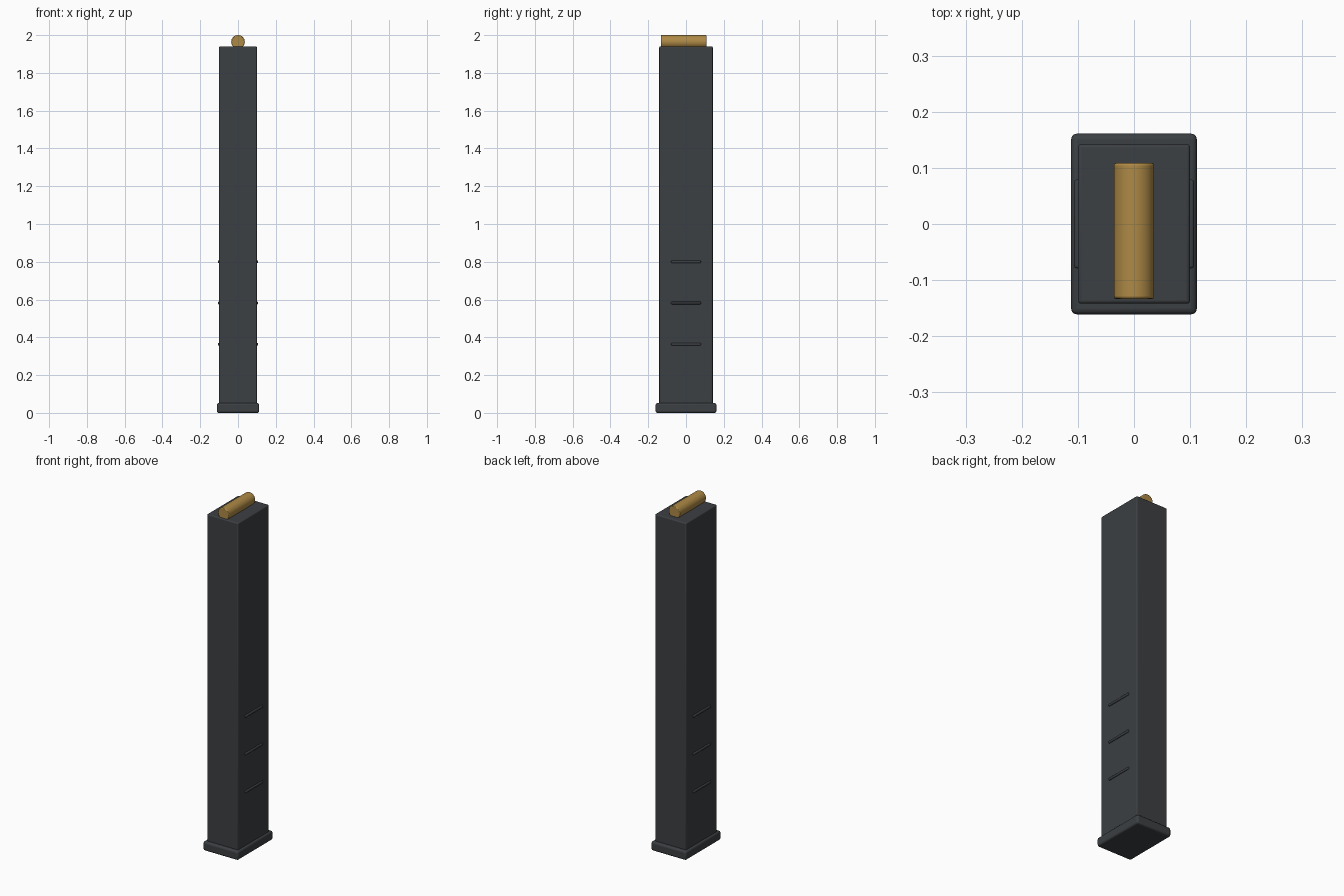
import bpy, math

if "Cube" in bpy.data.objects:
    bpy.data.objects.remove(bpy.data.objects["Cube"])


def material(name, color):
    m = bpy.data.materials.new(name)
    m.diffuse_color = color
    m.use_nodes = True
    m.node_tree.nodes["Principled BSDF"].inputs["Base Color"].default_value = m.diffuse_color
    return m


dark = material("dark_metal", (0.045, 0.05, 0.055, 1))
brass = material("brass", (0.42, 0.25, 0.06, 1))


def finish(obj, name, mat, bevel, segments):
    obj.name = name
    obj.data.materials.append(mat)
    bpy.ops.object.transform_apply(location=False, rotation=True, scale=True)
    mod = obj.modifiers.new("bevel", 'BEVEL')
    mod.width = bevel
    mod.segments = segments
    mod.limit_method = 'ANGLE'
    mod.angle_limit = math.radians(40)
    bpy.ops.object.shade_smooth_by_angle(angle=math.radians(35))
    return obj


def box(name, center, size, bevel, segments=3):
    bpy.ops.mesh.primitive_cube_add(size=1, location=center)
    obj = bpy.context.object
    obj.scale = size
    return finish(obj, name, dark, bevel, segments)


# Long body and wider floor plate
box("body", (0, 0, 0.99), (0.20, 0.284, 1.90), 0.006)
box("base_plate", (0, 0, 0.026), (0.224, 0.322, 0.052), 0.01)

# Raised grip ribs on both sides
for side, label in ((1, "right"), (-1, "left")):
    for i, z in enumerate((0.363, 0.582, 0.80)):
        box(f"rib_{label}_{i + 1}", (side * 0.1, 0, z), (0.014, 0.158, 0.014), 0.005)

# Brass cylinder resting in the top
bpy.ops.mesh.primitive_cylinder_add(vertices=32, radius=0.036, depth=0.242,
                                    location=(0, -0.0125, 1.964),
                                    rotation=(math.pi / 2, 0, 0))
finish(bpy.context.object, "top_round", brass, 0.004, 2)
